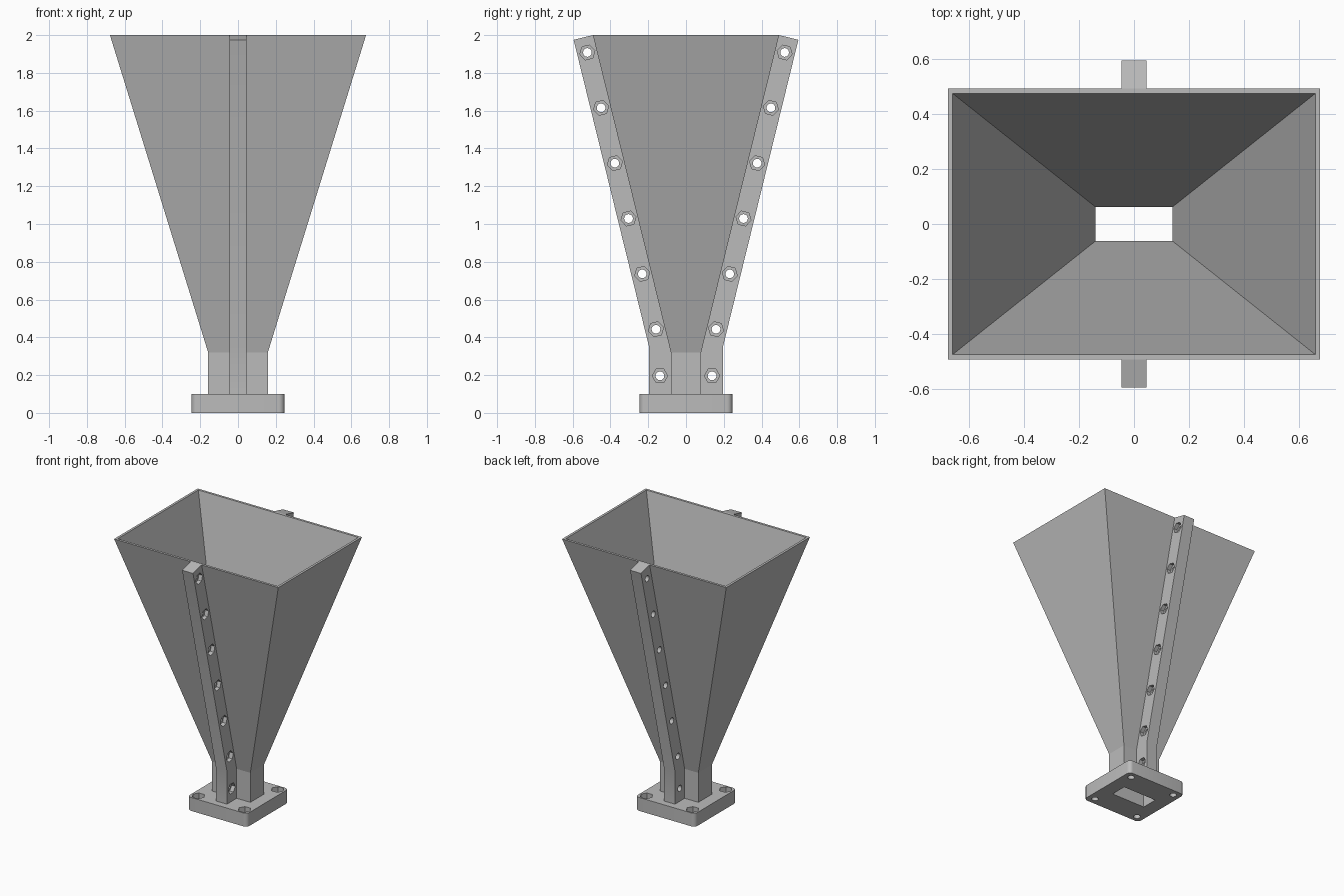
import bpy, bmesh
from math import cos, sin, pi, atan2, radians

cube = bpy.data.objects.get("Cube")
if cube:
    bpy.data.objects.remove(cube, do_unlink=True)

metal = bpy.data.materials.new("grey_metal")
metal.use_nodes = True
GREY = (0.5, 0.5, 0.5, 1)
metal.diffuse_color = GREY
metal.node_tree.nodes["Principled BSDF"].inputs["Base Color"].default_value = GREY

# Main sizes
WALL = 0.018
THROAT_X, THROAT_Y, THROAT_Z = 0.158, 0.08, 0.32
MOUTH_X, MOUTH_Y, MOUTH_Z = 0.678, 0.493, 2.0
FLANGE, FLANGE_Z = 0.246, 0.1
RIB_X = 0.045


def finish(name, bm):
    bmesh.ops.recalc_face_normals(bm, faces=bm.faces)
    mesh = bpy.data.meshes.new(name)
    bm.to_mesh(mesh)
    bm.free()
    mesh.materials.append(metal)
    obj = bpy.data.objects.new(name, mesh)
    bpy.context.collection.objects.link(obj)
    return obj


def prisms(name, outlines, lo, hi, axis):
    """Extrude closed 2D outlines along x or z, as one object."""
    bm = bmesh.new()
    for pts in outlines:
        rings = []
        for h in (lo, hi):
            rings.append([bm.verts.new((h, a, b) if axis == "x" else (a, b, h))
                          for a, b in pts])
        bm.faces.new(rings[0])
        bm.faces.new(rings[1])
        n = len(pts)
        for i in range(n):
            j = (i + 1) % n
            bm.faces.new((rings[0][i], rings[0][j], rings[1][j], rings[1][i]))
    return finish(name, bm)


def ngon(centre, radius, sides, turn=0.0):
    return [(centre[0] + radius * cos(turn + 2 * pi * i / sides),
             centre[1] + radius * sin(turn + 2 * pi * i / sides)) for i in range(sides)]


def rectangle(x, y):
    return [(-x, -y), (x, -y), (x, y), (-x, y)]


def select_only(obj):
    bpy.ops.object.select_all(action="DESELECT")
    obj.select_set(True)
    bpy.context.view_layer.objects.active = obj


def cut(obj, cutter):
    cutter.hide_render = True
    mod = obj.modifiers.new("cut", "BOOLEAN")
    mod.operation = "DIFFERENCE"
    mod.solver = "EXACT"
    mod.object = cutter
    select_only(obj)
    bpy.ops.object.modifier_apply(modifier=mod.name)
    bpy.data.objects.remove(cutter, do_unlink=True)


# Horn: a rectangular loop swept up the outside and down the inside
stations = [(THROAT_X, THROAT_Y, FLANGE_Z), (THROAT_X, THROAT_Y, THROAT_Z),
            (MOUTH_X, MOUTH_Y, MOUTH_Z)]
stations += [(x - WALL, y - WALL, z) for x, y, z in reversed(stations)]
bm = bmesh.new()
loops = [[bm.verts.new((px, py, z)) for px, py in rectangle(x, y)] for x, y, z in stations]
for k, ring in enumerate(loops):
    after = loops[(k + 1) % len(loops)]
    for i in range(4):
        j = (i + 1) % 4
        bm.faces.new((ring[i], ring[j], after[j], after[i]))
horn = finish("horn", bm)

# Mounting flange: rounded square with bore, screw holes and nut pockets
ROUND = 0.03
outline = []
for quarter, (sx, sy) in enumerate([(1, 1), (-1, 1), (-1, -1), (1, -1)]):
    for step in range(7):
        a = (quarter + step / 6) * pi / 2
        outline.append((sx * (FLANGE - ROUND) + ROUND * cos(a),
                        sy * (FLANGE - ROUND) + ROUND * sin(a)))
flange = prisms("flange", [outline], 0, FLANGE_Z, "z")
corners = rectangle(0.19, 0.195)
bore = rectangle(THROAT_X - WALL, THROAT_Y - WALL)
cut(flange, prisms("flange_holes", [bore] + [ngon(c, 0.024, 24) for c in corners],
                   -0.1, 0.2, "z"))
cut(flange, prisms("flange_pockets", [ngon(c, 0.045, 6) for c in corners],
                   0.05, 0.2, "z"))

# Clamping ribs on front and back, with screw holes and nut pockets on the left side
slope = atan2(MOUTH_Y - THROAT_Y, MOUTH_Z - THROAT_Z)
holes = [(0.138, 0.196)] + [(0.159 + 0.0726 * i, 0.443 + 0.293 * i) for i in range(6)]
profile = [(THROAT_Y, FLANGE_Z), (0.195, FLANGE_Z), (0.195, 0.347),
           (0.595, 1.975), (MOUTH_Y, MOUTH_Z), (THROAT_Y, THROAT_Z)]
ribs = []
for side, label in ((-1, "front_rib"), (1, "back_rib")):
    rib = prisms(label, [[(side * y, z) for y, z in profile]], -RIB_X, RIB_X, "x")
    centres = [(side * y, z) for y, z in holes]
    cut(rib, prisms("rib_holes", [ngon(c, 0.023, 24) for c in centres], -0.2, 0.2, "x"))
    hexes = [ngon(c, 0.041, 6, -side * slope if i else 0) for i, c in enumerate(centres)]
    cut(rib, prisms("rib_pockets", hexes, RIB_X - 0.03, 0.2, "x"))
    ribs.append(rib)

# Smooth only the rounded corners and bores
for obj in [flange] + ribs:
    select_only(obj)
    bpy.ops.object.shade_smooth_by_angle(angle=radians(25))
